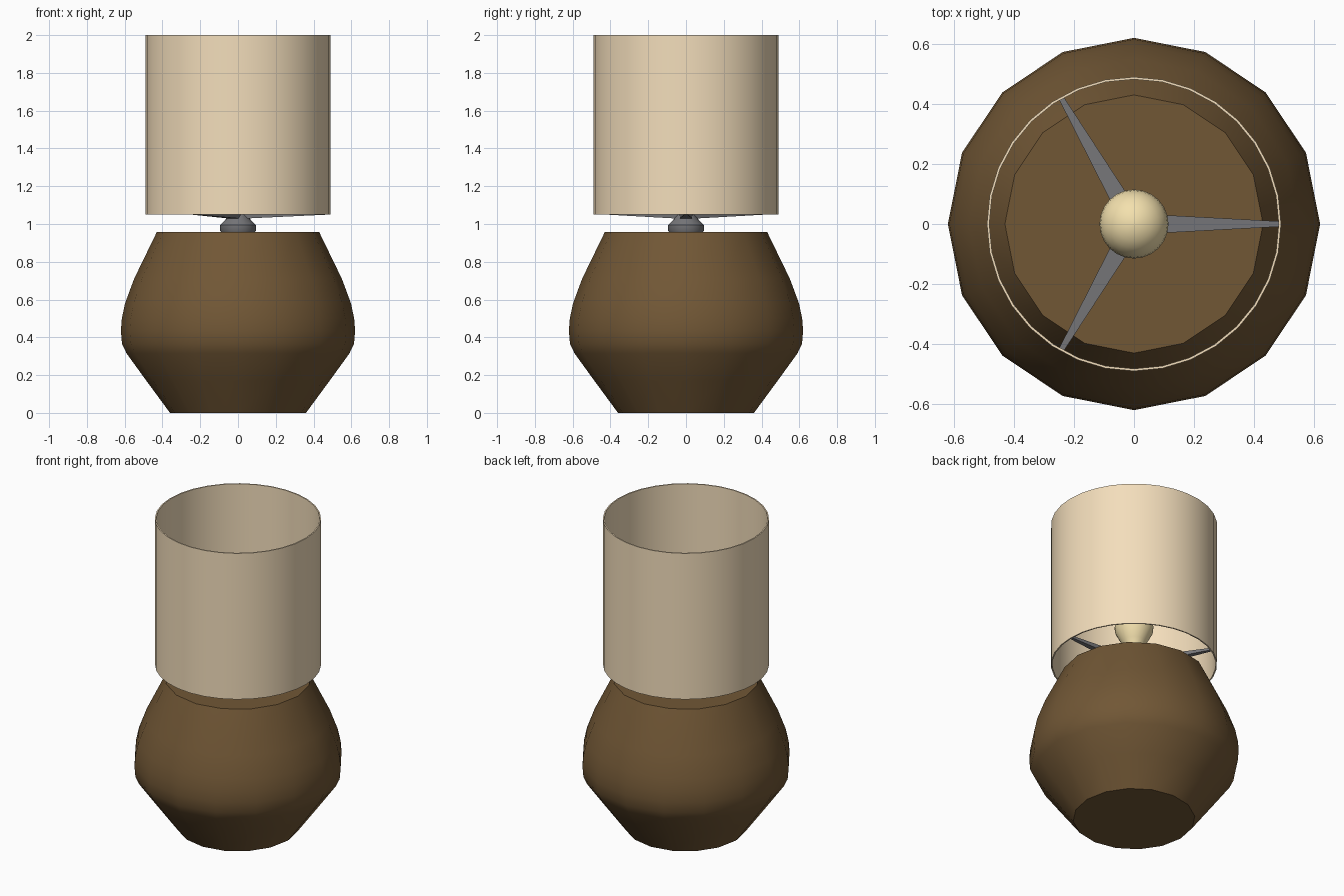
import bpy, bmesh, math

if "Cube" in bpy.data.objects:
    bpy.data.objects.remove(bpy.data.objects["Cube"])


def material(name, color):
    m = bpy.data.materials.new(name)
    m.diffuse_color = (*color, 1)
    m.use_nodes = True
    m.node_tree.nodes["Principled BSDF"].inputs["Base Color"].default_value = m.diffuse_color
    return m


def add_object(name, bm, mat, smooth=None):
    bmesh.ops.recalc_face_normals(bm, faces=bm.faces[:])
    me = bpy.data.meshes.new(name)
    bm.to_mesh(me)
    bm.free()
    ob = bpy.data.objects.new(name, me)
    bpy.context.collection.objects.link(ob)
    me.materials.append(mat)
    if smooth:
        bpy.ops.object.select_all(action='DESELECT')
        ob.select_set(True)
        bpy.context.view_layer.objects.active = ob
        bpy.ops.object.shade_smooth_by_angle(angle=math.radians(smooth))
    return ob


def lathe(name, profile, sides, mat, smooth=35, closed=False):
    """Revolve (radius, height) points; open profiles are capped."""
    bm = bmesh.new()
    rings = [[bm.verts.new((r * math.cos(2 * math.pi * i / sides),
                            r * math.sin(2 * math.pi * i / sides), z))
              for i in range(sides)] for r, z in profile]
    pairs = list(zip(rings, rings[1:]))
    if closed:
        pairs.append((rings[-1], rings[0]))
    else:
        bm.faces.new(rings[0])
        bm.faces.new(rings[-1])
    for a, b in pairs:
        for i in range(sides):
            j = (i + 1) % sides
            bm.faces.new((a[i], a[j], b[j], b[i]))
    return add_object(name, bm, mat, smooth)


brown = material("brown_ceramic", (0.165, 0.095, 0.036))
cream = material("cream_fabric", (0.90, 0.73, 0.50))
glass = material("warm_bulb", (0.90, 0.75, 0.42))
metal = material("grey_metal", (0.18, 0.18, 0.19))

# Faceted pot-shaped base
lathe("lamp_base", [(0.36, 0), (0.485, 0.17), (0.59, 0.315), (0.614, 0.365),
                    (0.62, 0.435), (0.615, 0.50), (0.598, 0.58),
                    (0.55, 0.71), (0.43, 0.957)], 16, brown)

# Thin open drum shade
lathe("shade", [(0.49, 1.05), (0.49, 2.0), (0.482, 2.0), (0.482, 1.05)],
      32, cream, closed=True)

# Socket on top of the base
lathe("socket", [(0.085, 0.95), (0.095, 0.965), (0.095, 0.995), (0.065, 1.025),
                 (0.045, 1.05), (0.045, 1.13)], 16, metal)

# Bulb with a narrow neck and round dome
dome = [(0.115 * math.cos(math.radians(a)), 1.30 + 0.115 * math.sin(math.radians(a)))
        for a in (-15, 0, 15, 30, 45, 60, 75, 87)]
lathe("bulb", [(0.036, 1.11), (0.042, 1.15), (0.075, 1.2)] + dome, 24, glass, 40)

# Three tapered spokes carrying the shade
for k in range(3):
    bm = bmesh.new()
    ends = [(0.02, 0.034, 1.028, 1.075), (0.483, 0.009, 1.05, 1.064)]
    rings = [[bm.verts.new(p) for p in ((x, -w, lo), (x, w, lo), (x, w, hi), (x, -w, hi))]
             for x, w, lo, hi in ends]
    bm.faces.new(rings[0])
    bm.faces.new(rings[1])
    for i in range(4):
        j = (i + 1) % 4
        bm.faces.new((rings[0][i], rings[0][j], rings[1][j], rings[1][i]))
    spoke = add_object(f"spoke_{k + 1}", bm, metal)
    spoke.rotation_euler.z = k * 2 * math.pi / 3
